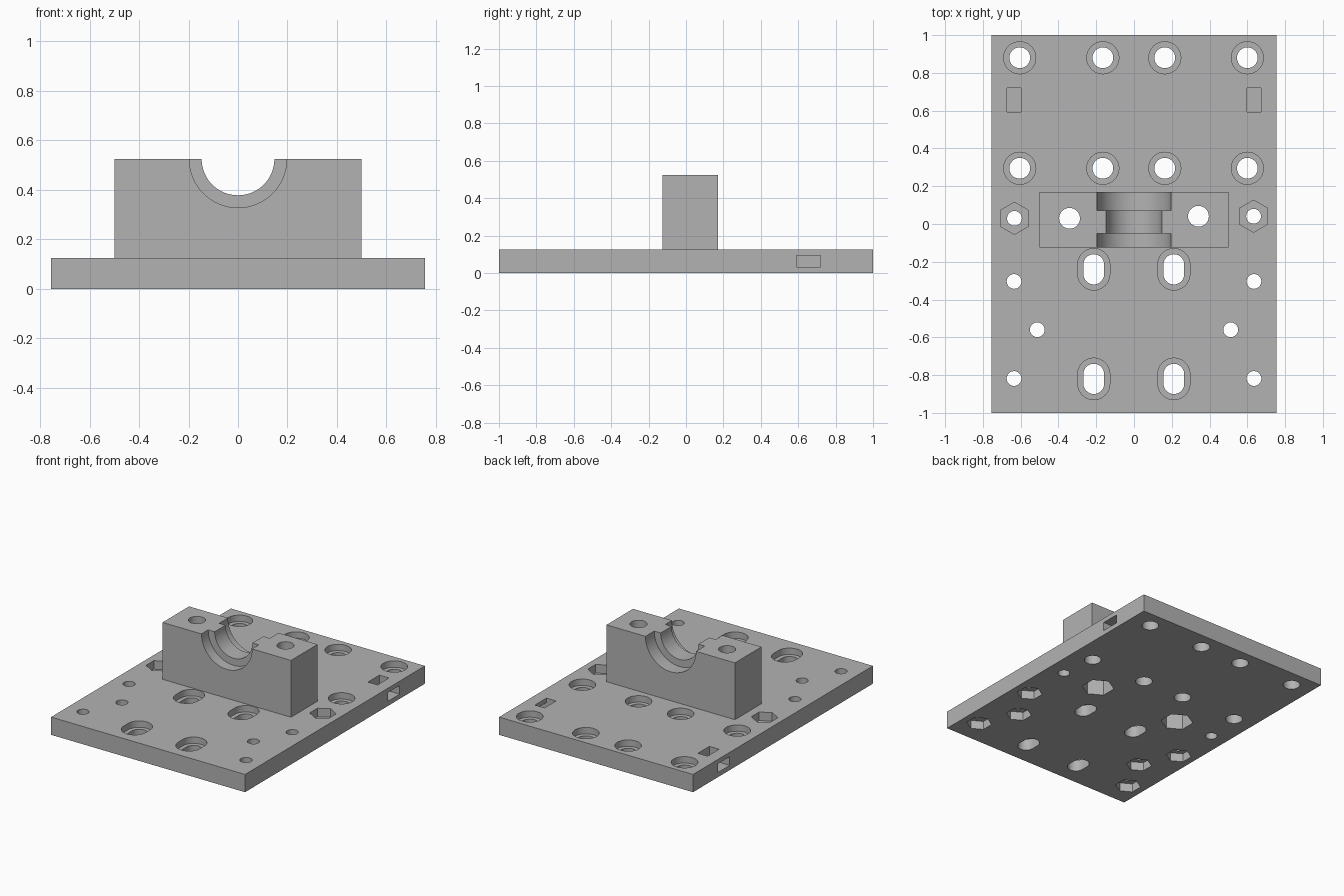
import bpy, math
from mathutils import Matrix

if "Cube" in bpy.data.objects:
    bpy.data.objects.remove(bpy.data.objects["Cube"])

grey = bpy.data.materials.new("grey plastic")
grey.diffuse_color = (0.45, 0.45, 0.45, 1)
grey.use_nodes = True
grey.node_tree.nodes["Principled BSDF"].inputs["Base Color"].default_value = grey.diffuse_color

PLATE_TOP, BLOCK_TOP = 0.125, 0.525
cutters = []


def box(name, x0, x1, y0, y1, z0, z1):
    bpy.ops.mesh.primitive_cube_add(size=1)
    ob = bpy.context.object
    ob.name = name
    ob.data.transform(Matrix.Translation(((x0 + x1) / 2, (y0 + y1) / 2, (z0 + z1) / 2))
                      @ Matrix.Diagonal((x1 - x0, y1 - y0, z1 - z0, 1)))
    return ob


def prism(name, outline, z0, z1):
    """Closed upright solid from a 2D outline."""
    n = len(outline)
    verts = [(x, y, z) for z in (z0, z1) for x, y in outline]
    faces = [list(range(n))[::-1], list(range(n, 2 * n))]
    faces += [(i, (i + 1) % n, n + (i + 1) % n, n + i) for i in range(n)]
    mesh = bpy.data.meshes.new(name)
    mesh.from_pydata(verts, [], faces)
    ob = bpy.data.objects.new(name, mesh)
    bpy.context.collection.objects.link(ob)
    return ob


def hole(x, y, r, z0, z1, sides=40, stretch=0.0):
    """Round, hexagonal or (with stretch) slotted cutter; corners point along y."""
    pts = []
    for i in range(sides + (2 if stretch else 0)):
        # a slot repeats the two points where the half circles meet the sides
        k, s = i, stretch
        if stretch:
            half = sides // 2
            k, s = (i, stretch) if i <= half else (i - 1, -stretch)
        a = 2 * math.pi * k / sides + (0 if sides != 6 else math.pi / 2)
        pts.append((x + r * math.cos(a), y + r * math.sin(a) + s))
    cutters.append(prism("hole_cutter", pts, z0, z1))


def barrel(r, y0, y1):
    """Lying cylinder cutter for the bearing saddle."""
    bpy.ops.mesh.primitive_cylinder_add(vertices=64, radius=r, depth=y1 - y0)
    ob = bpy.context.object
    ob.name = "saddle_cutter"
    ob.data.transform(Matrix.Translation((0, (y0 + y1) / 2, BLOCK_TOP))
                      @ Matrix.Rotation(math.pi / 2, 4, 'X'))
    cutters.append(ob)


# Base plate and bearing block
body = box("bearing_mount", -0.755, 0.755, -1, 1, 0, PLATE_TOP)
block = box("bearing_block", -0.5, 0.5, -0.125, 0.17, 0.06, BLOCK_TOP)

# Stepped half-round saddle: narrow rib between two wider seats
barrel(0.147, -0.3, 0.3)
barrel(0.197, -0.3, -0.05)
barrel(0.197, 0.072, 0.3)

# Counterbored round holes
for y in (0.88, 0.295):
    for x in (-0.605, -0.165, 0.163, 0.6):
        hole(x, y, 0.055, -0.1, 0.2)
        hole(x, y, 0.085, 0.08, 0.2)

# Counterbored slots
for y in (-0.24, -0.82):
    for x in (-0.213, 0.211):
        hole(x, y, 0.055, -0.1, 0.2, stretch=0.025)
        hole(x, y, 0.085, 0.08, 0.2, stretch=0.025)

for s, y in ((-1, 0.03), (1, 0.041)):
    # Long bolt holes through the block, nut pockets underneath
    hole(s * 0.341, y, 0.055, -0.1, 0.7)
    hole(s * 0.341, y, 0.105, -0.1, 0.11, sides=6)
    # Nut pockets in the top of the plate beside the block
    hole(s * 0.633, y, 0.039, -0.1, 0.2)
    hole(s * 0.633, y, 0.085, 0.065, 0.2, sides=6)
    # Small screw holes with nut pockets underneath
    for x, yy in ((0.635, -0.304), (0.512, -0.56), (0.635, -0.818)):
        hole(s * x, yy, 0.039, -0.1, 0.2)
        hole(s * x, yy, 0.083, -0.1, 0.06, sides=6)
    # Tie channel bending from the plate top to its side
    inner, outer = s * 0.597, s * 0.672
    x0, x1 = sorted((inner, outer))
    cutters.append(box("tie_cutter", x0, x1, 0.592, 0.72, 0.033, 0.2))
    x0, x1 = sorted((inner, s * 0.9))
    cutters.append(box("tie_cutter", x0, x1, 0.592, 0.72, 0.033, 0.094))

# Join the block, then cut everything out and bake the result
for ob, op in [(block, 'UNION')] + [(c, 'DIFFERENCE') for c in cutters]:
    mod = body.modifiers.new("cut", 'BOOLEAN')
    mod.operation, mod.object, mod.solver = op, ob, 'EXACT'
    ob.hide_render = True
bpy.context.view_layer.update()
baked = bpy.data.meshes.new_from_object(
    body.evaluated_get(bpy.context.evaluated_depsgraph_get()))
body.modifiers.clear()
body.data = baked
for ob in [block] + cutters:
    bpy.data.objects.remove(ob)

baked.materials.clear()
baked.materials.append(grey)
bpy.ops.object.select_all(action='DESELECT')
body.select_set(True)
bpy.context.view_layer.objects.active = body
bpy.ops.object.shade_smooth_by_angle(angle=math.radians(30))
